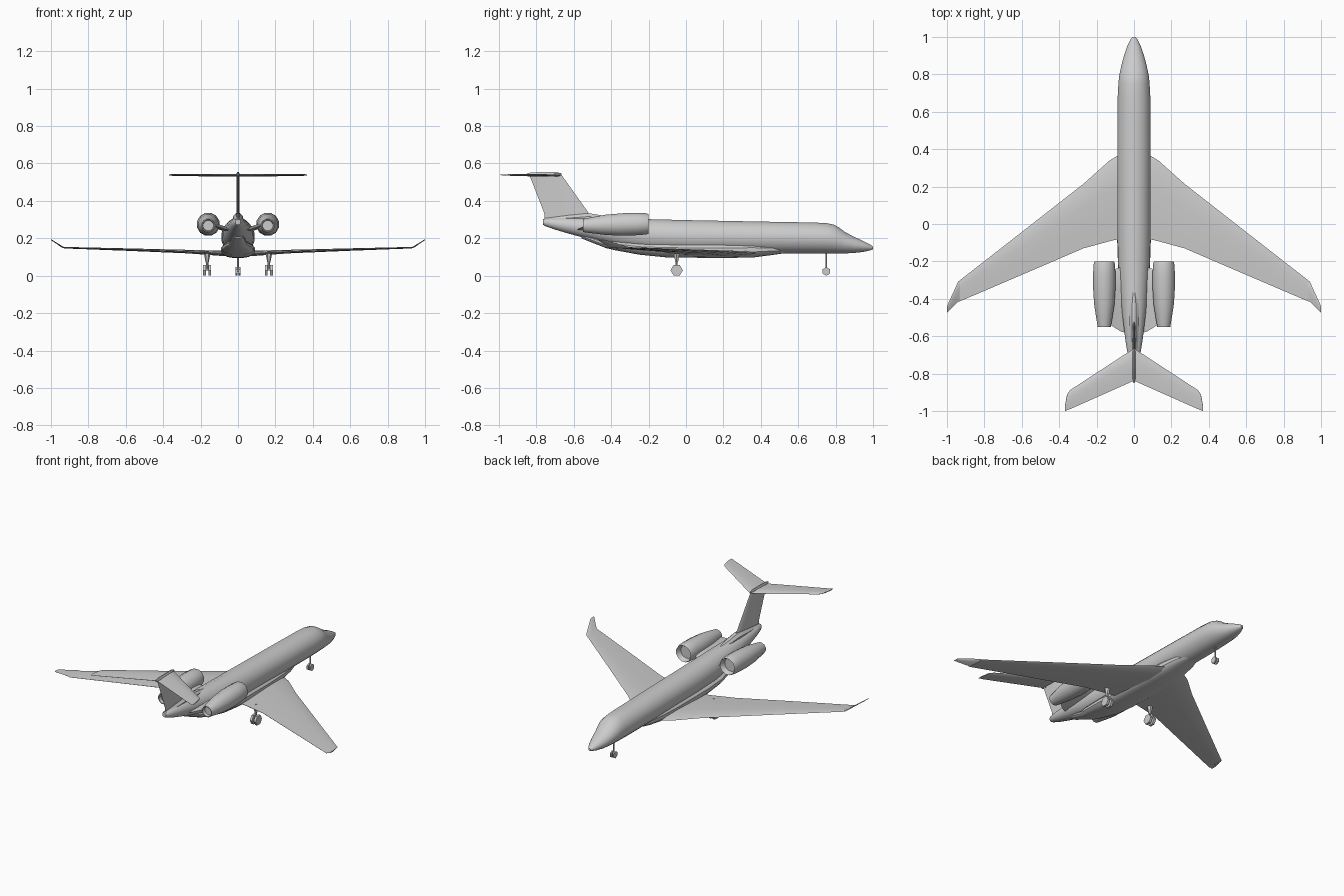
import bpy, bmesh, math
from mathutils import Vector


def loft(name, rings, mirror=False, angle=35):
    """Skin a list of equal-length point rings and cap both ends."""
    bm = bmesh.new()
    loops = [[bm.verts.new(p) for p in r] for r in rings]
    n = len(loops[0])
    for a, b in zip(loops, loops[1:]):
        for i in range(n):
            j = (i + 1) % n
            bm.faces.new((a[i], a[j], b[j], b[i]))
    bm.faces.new(loops[0])
    bm.faces.new(loops[-1])
    bmesh.ops.recalc_face_normals(bm, faces=bm.faces)
    me = bpy.data.meshes.new(name)
    bm.to_mesh(me)
    bm.free()
    me.polygons.foreach_set("use_smooth", [True] * len(me.polygons))
    me.set_sharp_from_angle(angle=math.radians(angle))
    ob = bpy.data.objects.new(name, me)
    bpy.context.collection.objects.link(ob)
    if mirror:
        ob.modifiers.new("Mirror", "MIRROR")
    return ob


def oval(y, z0, z1, w, n=16, x=0, power=1.0):
    """Oval ring across the y axis, from z0 to z1 with half width w."""
    ring = []
    for i in range(n):
        a = 2 * math.pi * (i + 0.5) / n
        c, s = math.cos(a), math.sin(a)
        ring.append((x + w * math.copysign(abs(c) ** power, c), y,
                     (z0 + z1) / 2 + (z1 - z0) / 2 * math.copysign(abs(s) ** power, s)))
    return ring


def foil(x, le, te, z, t, up=(0, 0, 1)):
    """Thin aerofoil ring between leading and trailing edge, thickness t along up."""
    ring = []
    for f, h in ((0, 0), (.08, .35), (.35, .5), (.7, .3), (1, .04),
                 (1, -.04), (.7, -.3), (.35, -.5), (.08, -.35)):
        ring.append(Vector((x, le + (te - le) * f, z)) + Vector(up) * h * t)
    return ring


def rod(name, p, q, r, n=6, r2=None, mirror=False, turn=0):
    """Straight cylinder or cone from p to q."""
    p, q = Vector(p), Vector(q)
    d = (q - p).normalized()
    u = d.cross(Vector((0, 1, 0))).normalized()
    v = d.cross(u)
    ang = [turn + 2 * math.pi * i / n for i in range(n)]
    return loft(name, [[c + (u * math.cos(a) + v * math.sin(a)) * k for a in ang]
                       for c, k in ((p, r), (q, r2 or r))], mirror)


# Fuselage
loft("fuselage", [oval(*s) for s in (
    (1.0, .142, .156, .008), (.985, .135, .166, .020), (.95, .127, .185, .037),
    (.90, .121, .208, .055), (.85, .118, .235, .068), (.82, .117, .258, .075),
    (.79, .117, .275, .081), (.75, .117, .283, .085), (.68, .117, .286, .089),
    (.4, .118, .291, .091), (0, .118, .299, .091), (-.2, .125, .304, .087),
    (-.35, .15, .309, .078), (-.5, .19, .313, .062), (-.62, .222, .312, .047),
    (-.70, .246, .309, .034), (-.75, .264, .306, .022), (-.765, .272, .302, .014))])

# Belly fairing around the wing root
loft("belly_fairing", [oval(*s, power=.8) for s in (
    (.54, .122, .15, .04), (.46, .110, .17, .070), (.36, .097, .18, .084),
    (.2, .094, .18, .090), (-.1, .097, .18, .091), (-.25, .112, .18, .086),
    (-.38, .136, .19, .066), (-.43, .148, .19, .05), (-.56, .20, .23, .025))])

# Wings with raised tips
loft("wing", [foil(*s) for s in (
    (.03, .39, -.07, .118, .03), (.08, .37, -.08, .12, .03),
    (.13, .34, -.092, .122, .026), (.27, .215, -.13, .129, .019),
    (.60, -.043, -.272, .140, .013), (.93, -.30, -.413, .150, .008))], True)
loft("winglet", [foil(*s, up=(-.5, 0, .8)) for s in (
    (.93, -.30, -.413, .150, .008), (.94, -.308, -.415, .154, .008),
    (.995, -.428, -.470, .190, .005), (1.0, -.44, -.474, .193, .004))], True)

# Fin, dorsal fillet and fin cap
loft("fin", [foil(0, *s, up=(1, 0, 0)) for s in (
    (-.49, -.755, .29, .022), (-.52, -.758, .335, .018), (-.67, -.84, .545, .014))])
loft("dorsal_fillet", [oval(*s, n=8) for s in (
    (-.36, .29, .309, .012), (-.44, .28, .322, .028), (-.52, .27, .337, .030),
    (-.64, .27, .324, .024), (-.755, .28, .308, .012))])
loft("fin_cap", [oval(*s, n=8) for s in (
    (-.665, .537, .547, .004), (-.69, .529, .555, .010),
    (-.82, .529, .554, .009), (-.85, .534, .548, .004))])

# Tailplane
loft("tailplane", [foil(*s) for s in (
    (0, -.665, -.838, .537, .016), (.34, -.887, -.989, .538, .009),
    (.358, -.91, -.996, .539, .008), (.368, -.965, -1.0, .539, .005))], True)

# Engine nacelles with recessed intake and exhaust
loft("engine", [oval(y, z - r, z + r, r, 12, .159) for y, z, r in (
    (-.235, .277, .043), (-.205, .277, .050), (-.20, .277, .054), (-.215, .277, .059),
    (-.27, .276, .062), (-.34, .274, .062), (-.43, .272, .056), (-.50, .270, .045),
    (-.55, .268, .036), (-.55, .268, .031), (-.53, .268, .028))], True)

# Engine pylons
loft("pylon", [foil(*s) for s in (
    (.03, -.22, -.585, .242, .034), (.07, -.23, -.575, .250, .028),
    (.125, -.25, -.54, .268, .026))], True)

# Main landing gear
rod("main_strut", (.165, -.05, .13), (.165, -.05, .028), .006, mirror=True)
rod("main_strut_collar", (.165, -.05, .12), (.165, -.05, .07), .018, r2=.008, mirror=True)
rod("main_axle", (.148, -.05, .033), (.182, -.05, .033), .006, mirror=True)
for label, x in (("inner", .144), ("outer", .171)):
    rod("main_wheel_" + label, (x, -.05, .029), (x + .015, -.05, .029), .033,
        mirror=True, turn=math.pi / 6)

# Nose landing gear
rod("nose_strut", (0, .75, .13), (0, .75, .02), .005)
rod("nose_axle", (-.01, .75, .023), (.01, .75, .023), .004)
rod("nose_wheel", (.004, .75, .023), (.013, .75, .023), .023, mirror=True)
